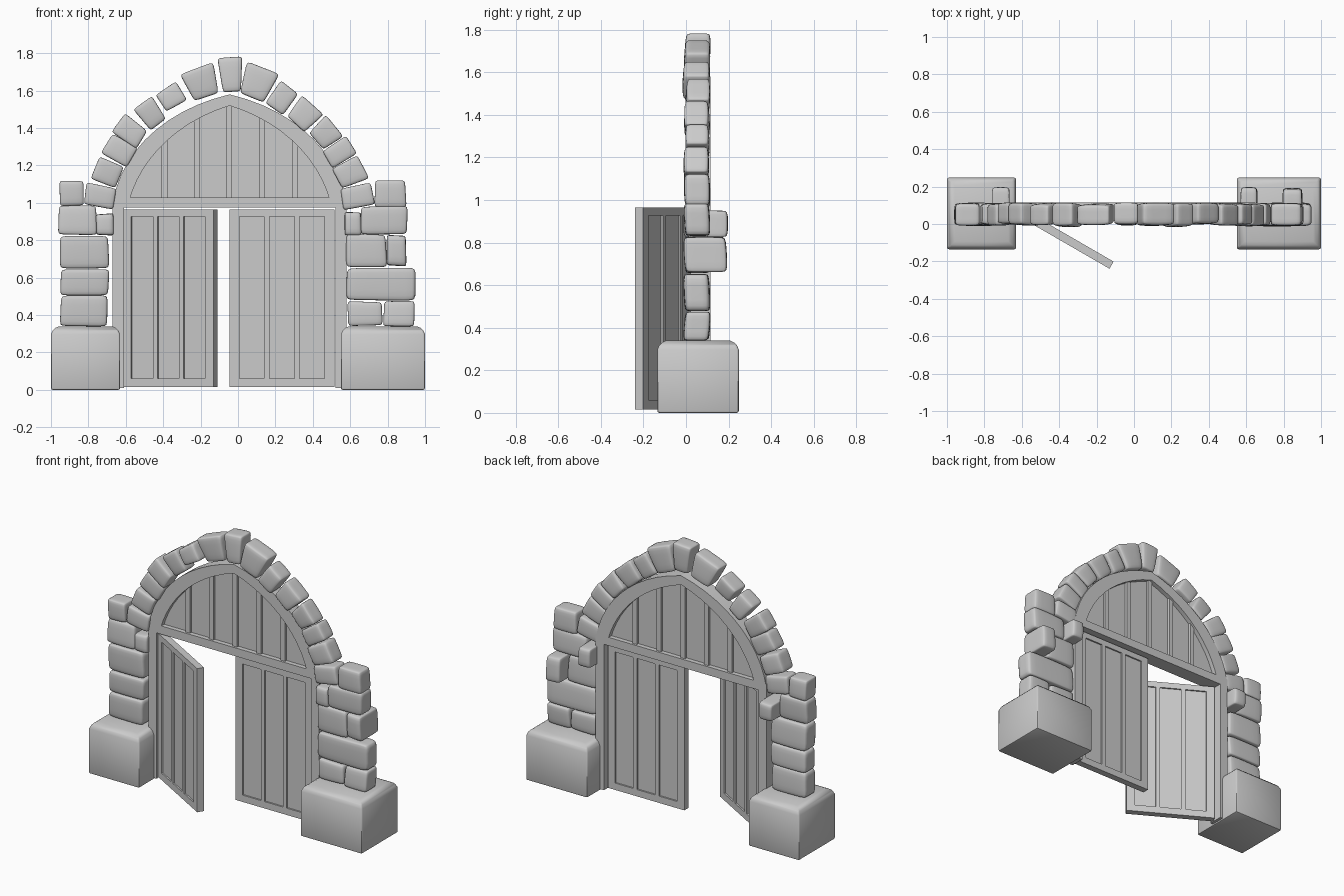
import bpy, bmesh, math, random
from mathutils import Vector
from mathutils.geometry import interpolate_bezier

if "Cube" in bpy.data.objects:
    bpy.data.objects.remove(bpy.data.objects["Cube"])

random.seed(4)
CX = -0.045                      # centre line of the doorway


def finish(name, bm, smooth=None):
    bmesh.ops.recalc_face_normals(bm, faces=bm.faces)
    me = bpy.data.meshes.new(name)
    bm.to_mesh(me)
    bm.free()
    ob = bpy.data.objects.new(name, me)
    bpy.context.collection.objects.link(ob)
    if smooth:
        bpy.ops.object.select_all(action='DESELECT')
        ob.select_set(True)
        bpy.context.view_layer.objects.active = ob
        bpy.ops.object.shade_smooth_by_angle(angle=math.radians(smooth))
    return ob


def add_box(bm, x0, x1, y0, y1, z0, z1):
    vs = bmesh.ops.create_cube(bm, size=1)['verts']
    for v in vs:
        v.co = Vector((x0 + (v.co.x + .5) * (x1 - x0),
                       y0 + (v.co.y + .5) * (y1 - y0),
                       z0 + (v.co.z + .5) * (z1 - z0)))
    return vs


def boxes(name, items):
    bm = bmesh.new()
    for b in items:
        add_box(bm, *b)
    return finish(name, bm)


def prism(name, outline, y0, y1):
    bm = bmesh.new()
    f = bm.faces.new([bm.verts.new((x, y0, z)) for x, z in outline])
    r = bmesh.ops.extrude_face_region(bm, geom=[f])
    for g in r['geom']:
        if isinstance(g, bmesh.types.BMVert):
            g.co.y = y1
    return finish(name, bm, 30)


def stone(name, quad, y0, y1):
    """Pillow-like block fitted to a quad (lower left, lower right, upper right, upper left)."""
    a, b, c, d = [Vector(q) + Vector((random.uniform(-.005, .005),
                                      random.uniform(-.004, .004))) for q in quad]
    bm = bmesh.new()
    bmesh.ops.create_cube(bm, size=2)
    bmesh.ops.subdivide_edges(bm, edges=bm.edges[:], cuts=7, use_grid_fill=True)
    n = 10
    tilt = random.uniform(-.006, .006)
    for v in bm.verts:
        p = Vector([math.sin(math.pi / 2 * t) for t in v.co])
        p /= sum(abs(t) ** n for t in p) ** (1 / n)
        p *= 1.03
        s, t = (p.x + 1) / 2, (p.z + 1) / 2
        q = (a * (1 - s) + b * s) * (1 - t) + (d * (1 - s) + c * s) * t
        y = (y0 + y1) / 2 + p.y * (y1 - y0) / 2
        # front and back faces swell slightly in the middle
        y += p.y * .006 * (1 - p.x ** 2 * .5 - p.z ** 2 * .5) + tilt * p.z
        v.co = (q.x, y, q.y)
    return finish(name, bm, 60)


# plinths with rounded upper edges
for side, x0, x1 in (("left", -1.0, -.63), ("right", .55, 1.0)):
    bm = bmesh.new()
    add_box(bm, x0, x1, -.135, .248, 0, .34)
    top = [e for e in bm.edges if all(v.co.z > .3 for v in e.verts)]
    bmesh.ops.bevel(bm, geom=top, offset=.042, segments=3, profile=.4, affect='EDGES')
    low = [e for e in bm.edges if e.calc_face_angle(0) > 1.2]
    bmesh.ops.bevel(bm, geom=low, offset=.01, segments=2, profile=.5, affect='EDGES')
    finish(side + "_plinth", bm, 40)

# pillar stones: x0, x1, z0, z1, back depth
pillars = {
    "left": [(-.945, -.70, .345, .50, .105), (-.945, -.695, .51, .64, .105),
             (-.95, -.695, .65, .82, .105), (-.955, -.76, .83, .98, .105),
             (-.755, -.665, .83, .94, .188), (-.95, -.825, .985, 1.115, .105)],
    "right": [(.59, .77, .345, .47, .105), (.78, .94, .345, .47, .105),
              (.585, .94, .48, .65, .105), (.585, .79, .66, .83, .105),
              (.80, .90, .665, .825, .183), (.572, .655, .83, .945, .188),
              (.66, .90, .837, .98, .105), (.735, .895, .98, 1.115, .105)]}
for side, rows in pillars.items():
    for i, (x0, x1, z0, z1, yb) in enumerate(rows):
        stone(f"{side}_pillar_stone_{i}", [(x0, z0), (x1, z0), (x1, z1), (x0, z1)],
              random.uniform(-.004, .006), yb)

# arch stones: inner midpoint, outer midpoint, inner width, outer width
arch = [(-.663, 1.021, -.815, 1.048, .115, .115), (-.636, 1.134, -.765, 1.187, .12, .13),
        (-.57, 1.246, -.70, 1.318, .115, .11), (-.516, 1.337, -.634, 1.425, .11, .12),
        (-.43, 1.422, -.511, 1.532, .10, .115), (-.329, 1.521, -.385, 1.612, .125, .125),
        (-.171, 1.57, -.222, 1.719, .13, .19), (-.034, 1.596, -.04, 1.775, .09, .13),
        (.078, 1.564, .134, 1.719, .13, .18), (.193, 1.503, .275, 1.618, .11, .12),
        (.31, 1.42, .40, 1.519, .125, .15), (.422, 1.329, .519, 1.412, .11, .14),
        (.479, 1.233, .607, 1.308, .10, .11), (.532, 1.128, .668, 1.19, .11, .135),
        (.559, 1.016, .717, 1.048, .11, .115)]
for i, (xi, zi, xo, zo, wi, wo) in enumerate(arch):
    pi, po = Vector((xi, zi)), Vector((xo, zo))
    d = (po - pi).normalized()
    t = Vector((d.y, -d.x)) / 2
    stone(f"arch_stone_{i}", [pi - t * wi, pi + t * wi, po + t * wo, po - t * wo],
          random.uniform(-.008, .006), random.uniform(.1, .107))


# pointed arch curves, mirrored about the centre line
def half_arch(p0, h0, h1, p1):
    return [(p.x, p.y) for p in interpolate_bezier(*map(Vector, (p0, h0, h1, p1)), 12)]


def full(half):
    return [(CX - x, z) for x, z in half] + [(CX + x, z) for x, z in half[-2::-1]]


outer = half_arch((.625, 1.0), (.58, 1.28), (.34, 1.5), (0, 1.58))
inner = half_arch((.54, 1.0), (.48, 1.23), (.29, 1.43), (0, 1.52))
prism("arch_frame", full(outer) + full(inner)[::-1], .02, .115)
prism("arch_panel", full([(x * 1.03, z + .01) for x, z in inner]), .05, .085)

# vertical bars of the arch panel
def arch_height(x):
    u = abs(x - CX)
    for (xa, za), (xb, zb) in zip(inner, inner[1:]):
        if xb <= u <= xa:
            return za + (zb - za) * (xa - u) / (xa - xb) + .02
    return 1.0

boxes("arch_bars", [(x - .016, x + .016, .034, .101, 1.0, arch_height(x))
                    for x in (-.392, -.22, -.047, .128, .305)])

# jambs and lintel
boxes("door_frame", [(-.67, -.61, .02, .115, .01, .98), (.52, .58, .02, .115, .01, .98),
                     (-.67, .58, .02, .115, .975, 1.03)])


# doors: stiles, rails and mullions around three sunken panels
def door(name, hinge, sign, angle):
    w, h, e, m = .56, .95, .052, .028
    pw = (w - 2 * e - 2 * m) / 3
    a, t = .022, .012
    parts = [(0, e, -a, a, 0, h), (w - e, w, -a, a, 0, h),
             (e, w - e, -a, a, 0, .045), (e, w - e, -a, a, h - .038, h),
             (e, w - e, -t, t, .045, h - .038)]
    for k in (1, 2):
        x = e + k * pw + (k - 1) * m
        parts.append((x, x + m, -a, a, .045, h - .038))
    if sign < 0:
        parts = [(-p[1], -p[0]) + p[2:] for p in parts]
    ob = boxes(name, parts)
    ob.location = hinge
    ob.rotation_euler.z = math.radians(angle)


door("left_door", (-.605, .06, .015), 1, -30)
door("right_door", (.515, .06, .015), -1, 0)
